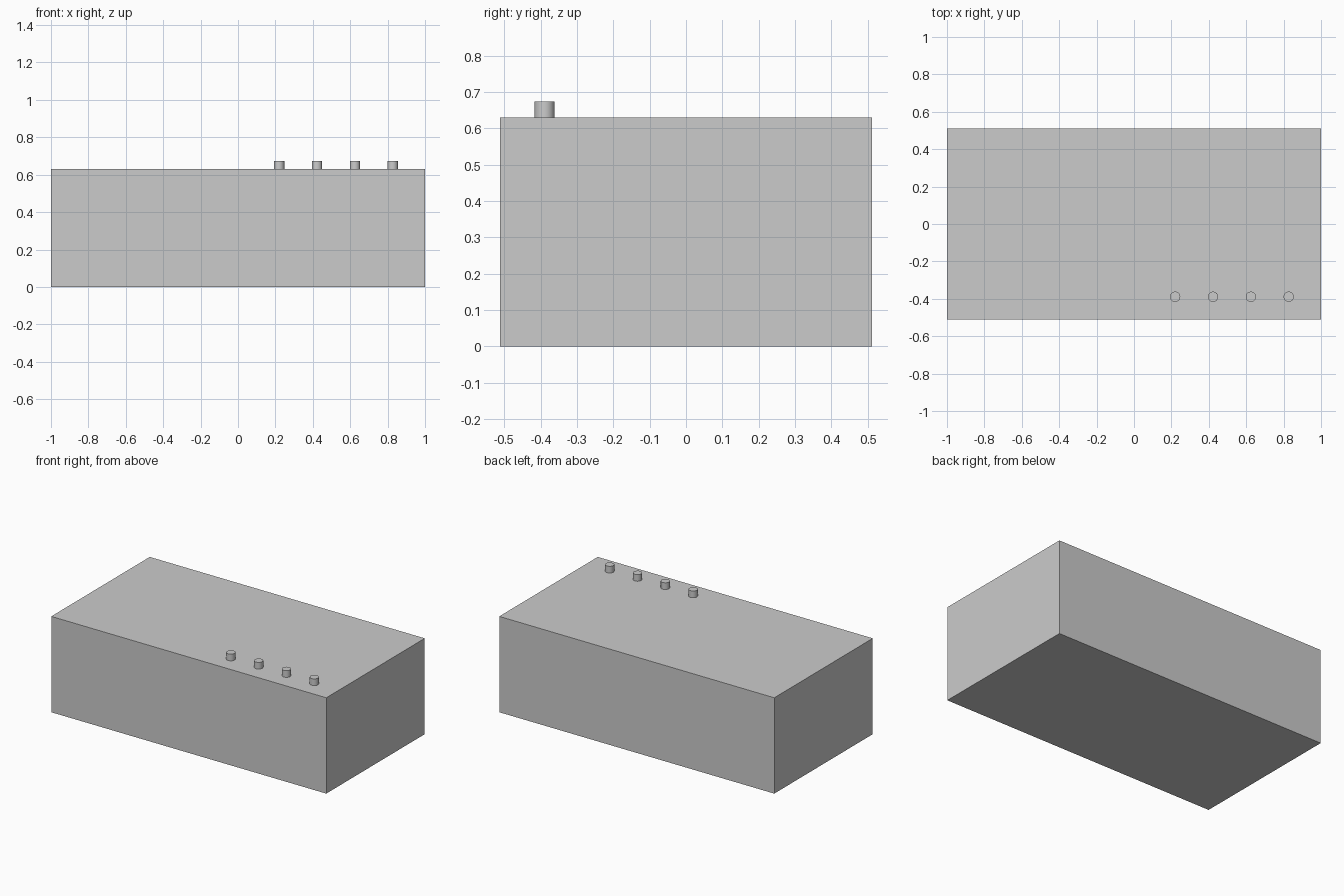
import bpy
import math

if "Cube" in bpy.data.objects:
    bpy.data.objects.remove(bpy.data.objects["Cube"])

BODY = (2.0, 1.023, 0.63)
KNOB_RADIUS, KNOB_TOP = 0.0275, 0.674


# Main box, standing on the ground
bpy.ops.mesh.primitive_cube_add(size=1, location=(0, 0, BODY[2] / 2))
body = bpy.context.object
body.name = "body"
body.scale = BODY
bpy.ops.object.transform_apply(location=False, rotation=False, scale=True)

# Row of four round pegs along the front right of the top
for i in range(4):
    depth = KNOB_TOP - BODY[2]
    bpy.ops.mesh.primitive_cylinder_add(
        vertices=32, radius=KNOB_RADIUS, depth=depth,
        location=(0.22 + i * 0.2025, -0.389, BODY[2] + depth / 2))
    peg = bpy.context.object
    peg.name = f"top_peg_{i + 1}"
    bpy.ops.object.shade_smooth_by_angle(angle=math.radians(30))
